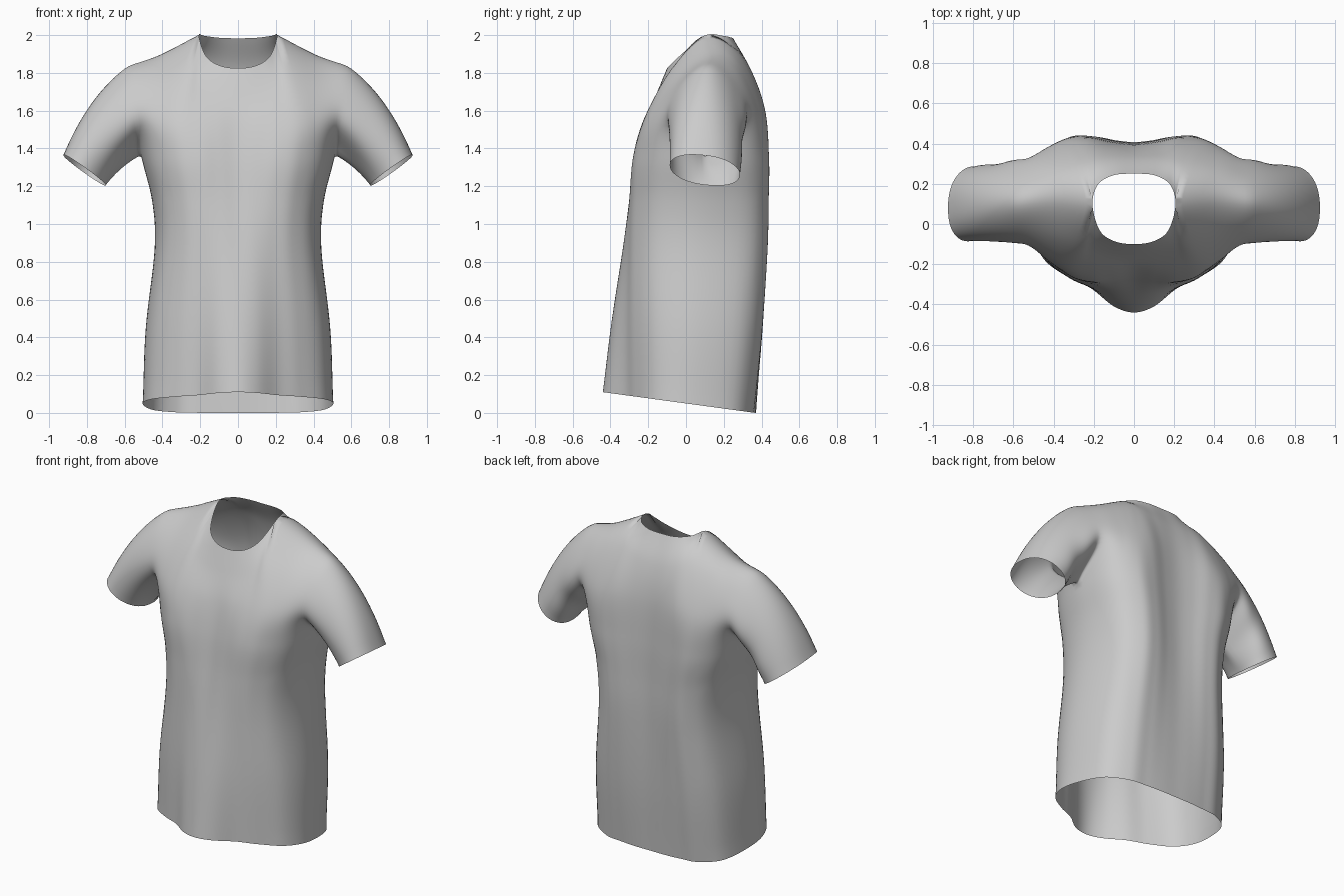
import bpy, bmesh, math
from mathutils import Vector as V

if "Cube" in bpy.data.objects:
    bpy.data.objects.remove(bpy.data.objects["Cube"])

NU, NV = 6, 8          # subdivisions between control columns / rows
ARMPIT = 4             # control row where the armhole starts

# Lower body sections: z, half width, front y, side seam y, back y, blend hem->chest
LOWER = [(0, .505, -.44, 0, .37, 0), (.42, .49, -.40, .03, .408, .3),
         (.86, .442, -.345, .05, .432, .65), (1.12, .455, -.312, .08, .435, .85),
         (1.35, .51, -.28, .10, .435, 1)]
COLS = (0, .2, .42, .65, .9, 1)
SHAPE = {'front': ((1, .93, .73, .6, .38, 0), (.95, .98, 1, .92, .61, 0)),
         'back': ((1, 1, .98, .93, .66, 0), (.9, .93, 1, .98, .68, 0))}

# Upper body rows from centre to armhole; the last row is neckline + shoulder seam
SHOULDER = [(.207, .10, 1.998), (.41, .125, 1.895), (.58, .11, 1.84)]
UPPER = {
    'front': [
        [(0, -.215, 1.54), (.11, -.225, 1.54), (.22, -.225, 1.55), (.33, -.21, 1.56), (.45, -.16, 1.55), (.535, -.095, 1.54)],
        [(0, -.152, 1.7), (.12, -.145, 1.71), (.21, -.12, 1.75), (.27, -.08, 1.81), (.43, -.05, 1.76), (.56, -.04, 1.72)],
        [(0, -.1, 1.825), (.1, -.085, 1.84), (.172, -.03, 1.893)] + SHOULDER],
    'back': [
        [(0, .385, 1.62), (.11, .395, 1.62), (.22, .415, 1.62), (.33, .405, 1.61), (.45, .37, 1.58), (.53, .32, 1.56)],
        [(0, .335, 1.82), (.11, .335, 1.83), (.2, .32, 1.86), (.27, .28, 1.895), (.43, .27, 1.82), (.56, .255, 1.74)],
        [(0, .25, 1.983), (.1, .243, 1.986), (.178, .198, 1.996)] + SHOULDER]}


def spline(pts, before, after, n):
    """Catmull-Rom through pts, with given phantom end points."""
    p = [before] + pts + [after]
    out = []
    for i in range(1, len(p) - 2):
        a, b, c, d = p[i - 1:i + 3]
        for k in range(n):
            t = k / n
            out.append(.5 * (2 * b + (c - a) * t + (2 * a - 5 * b + 4 * c - d) * t * t
                             + (3 * b - a - 3 * c + d) * t ** 3))
    return out + [pts[-1].copy()]


def control_rows(side):
    rows = []
    for z, w, f, s, b, mix in LOWER:
        depth = (f if side == 'front' else b) - s
        row = []
        for c, h, k in zip(COLS, *SHAPE[side]):
            y = s + depth * (h + (k - h) * mix)
            tilt = (.05 - .136 * y) * max(0, 1 - z / 1.12)   # slanted hem
            row.append(V((w * c, y, z + tilt)))
        rows.append(row)
    return rows + [[V(p) for p in r] for r in UPPER[side]]


def fine_rows(rows, other):
    fine = []
    for i, (r, o) in enumerate(zip(rows, other)):
        before = V((-r[1].x, r[1].y, r[1].z))
        after = o[4] if i <= ARMPIT else 2 * r[5] - r[4]
        if i == len(rows) - 1:     # neckline and shoulder seam meet in a corner
            neck = spline(r[:4], before, o[2], NU)
            fine.append(neck[:-1] + spline(r[3:], 2 * r[3] - r[4], after, NU))
        else:
            fine.append(spline(r, before, after, NU))
    return fine


def panel(fine, other):
    cols = []
    for k, c in enumerate(zip(*fine)):
        after = other[-2][k] if k >= 3 * NU else 2 * c[-1] - c[-2]
        cols.append(spline(list(c), 2 * c[0] - c[1], after, NV))
    return [list(r) for r in zip(*cols)]


front_ctrl, back_ctrl = control_rows('front'), control_rows('back')
front_fine, back_fine = fine_rows(front_ctrl, back_ctrl), fine_rows(back_ctrl, front_ctrl)
front, back = panel(front_fine, back_fine), panel(back_fine, front_fine)
last, base = len(front) - 1, ARMPIT * NV

# Side seam, and centre line
for r in range(base + 1):
    front[r][-1] = back[r][-1] = (front[r][-1] + back[r][-1]) / 2
for p in (front, back):
    for r in p:
        r[0].x = 0

# Sleeve rings from armhole to cuff
armhole = [front[r][-1] for r in range(base, last + 1)] + [back[r][-1] for r in range(last - 1, base, -1)]
n = len(armhole)
centre, up, across = V((.8125, .1, 1.285)), V((.1125, -.02, .08)), V((0, -.185, .015))
STEPS = 20
rings = []
for j in range(STEPS + 1):
    s = j / STEPS
    ring = []
    for i, a in enumerate(armhole):
        th = 2 * math.pi * i / n
        sn = math.copysign(abs(math.sin(th)) ** .85, math.sin(th))
        p = a.lerp(centre - up * math.cos(th) + across * sn, s)
        bulge = 4 * s * (1 - s)
        p += V((.02, 0, .042)) * bulge * (.65 - .35 * math.cos(th))
        # soft creases behind the armpit
        crease = max(0, -math.sin(th)) * max(0, math.cos(th) + .3)
        p.y += .01 * crease * bulge * math.sin(s * 9)
        ring.append(p)
    rings.append(ring + ring[:1])

# Shirt mesh, right half mirrored
bm = bmesh.new()
for grid in (front, back, rings):
    vs = [[bm.verts.new(p) for p in row] for row in grid]
    for r0, r1 in zip(vs, vs[1:]):
        for k in range(len(r0) - 1):
            bm.faces.new((r0[k], r0[k + 1], r1[k + 1], r1[k]))
bmesh.ops.remove_doubles(bm, verts=bm.verts, dist=.0005)
# Relax the armhole and side seams
seam = [v for v in bm.verts if not v.is_boundary and v.co.x > .38]
for _ in range(3):
    bmesh.ops.smooth_vert(bm, verts=seam, factor=.5, use_axis_x=True, use_axis_y=True, use_axis_z=True)
# Make normals point outwards
bmesh.ops.recalc_face_normals(bm, faces=bm.faces)
hem = min(bm.faces, key=lambda f: f.calc_center_median().y)
if hem.normal.y > 0:
    bmesh.ops.reverse_faces(bm, faces=bm.faces)
mesh = bpy.data.meshes.new("shirt")
bm.to_mesh(mesh)
bm.free()
shirt = bpy.data.objects.new("shirt", mesh)
bpy.context.collection.objects.link(shirt)
mirror = shirt.modifiers.new("mirror", 'MIRROR')
mirror.use_clip = True
mirror.merge_threshold = .001
for poly in mesh.polygons:
    poly.use_smooth = True
